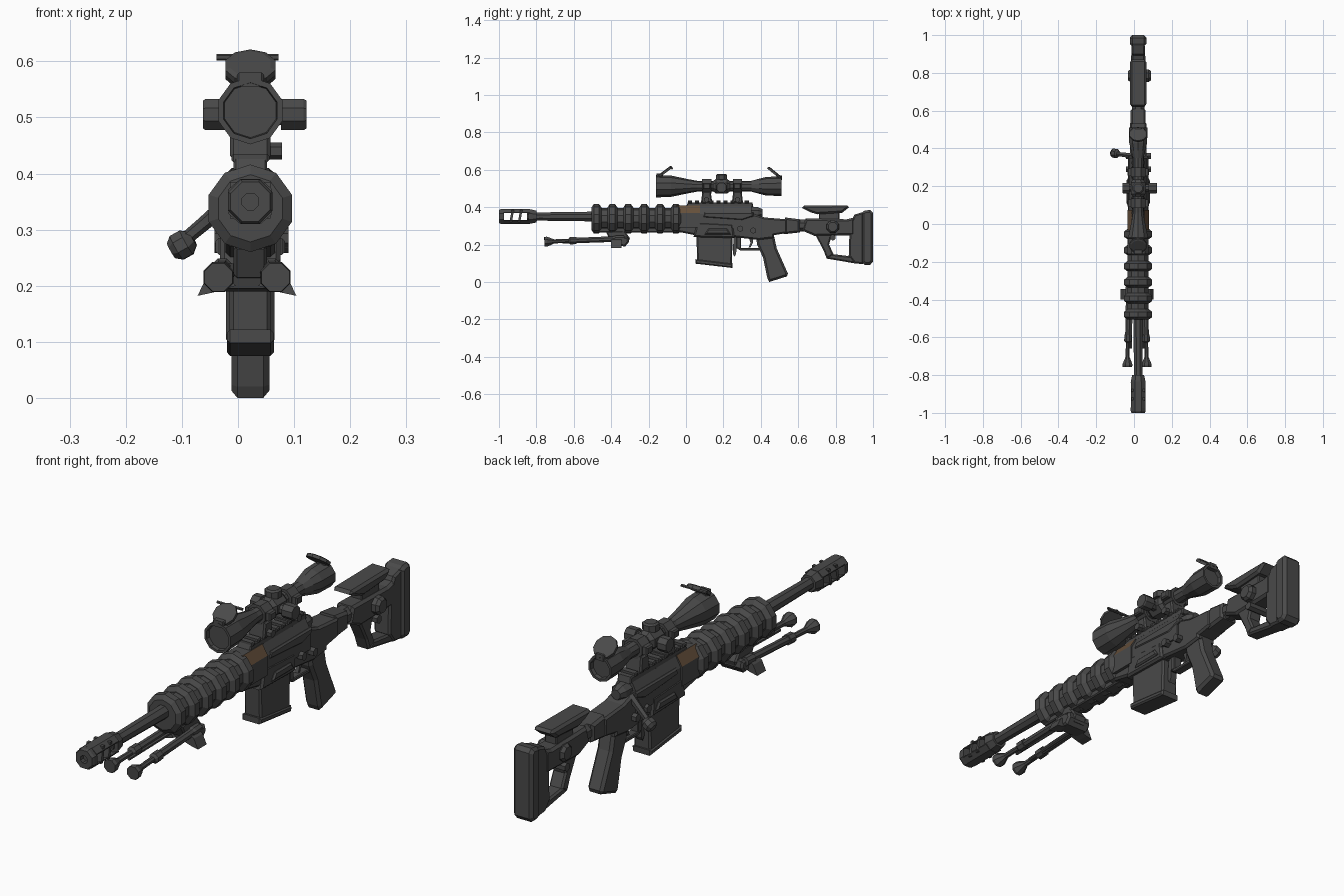
import bpy, bmesh, math
from mathutils import Vector

CX = 0.022          # centre plane of the rifle
BZ = 0.35           # bore height
SZ = 0.512          # scope axis height


def material(name, col):
    m = bpy.data.materials.new(name)
    m.diffuse_color = (*col, 1)
    return m


GREY = material("dark_grey", (0.068, 0.068, 0.068))
BROWN = material("bronze_brown", (0.13, 0.078, 0.043))


def finish(name, bm):
    bmesh.ops.recalc_face_normals(bm, faces=bm.faces[:])
    me = bpy.data.meshes.new(name)
    bm.to_mesh(me)
    bm.free()
    me.materials.append(GREY)
    ob = bpy.data.objects.new(name, me)
    bpy.context.collection.objects.link(ob)
    return ob


def lathe(name, origin, direction, prof, n=8):
    """Faceted solid of revolution; prof is (distance along axis, radius)."""
    bm = bmesh.new()
    q = Vector(direction).to_track_quat('Z', 'Y')
    rings = []
    for t, r in prof:
        angs = [2 * math.pi * (i + 0.5) / n for i in range(n)]
        rings.append([bm.verts.new(Vector(origin) + q @ Vector((r * math.cos(a), r * math.sin(a), t)))
                      for a in angs])
    for a, b in zip(rings, rings[1:]):
        for i in range(n):
            j = (i + 1) % n
            bm.faces.new((a[i], a[j], b[j], b[i]))
    bm.faces.new(rings[0])
    bm.faces.new(rings[-1])
    return finish(name, bm)


def rod(name, p, q, prof, n=8):
    """Lathe from p to q; prof distances are fractions of the length."""
    d = Vector(q) - Vector(p)
    return lathe(name, p, d, [(t * d.length, r) for t, r in prof], n)


def prism(name, pts, lo, hi, bevel=0.0, axis='X'):
    """Outline extruded along X (points are y,z) or Y (points are x,z), chamfered ends."""
    bm = bmesh.new()
    put = (lambda u, v, w: (w, u, v)) if axis == 'X' else (lambda u, v, w: (u, w, v))
    ends = [[bm.verts.new(put(u, v, w)) for u, v in pts] for w in (lo + bevel, hi - bevel)]
    n = len(pts)
    for i in range(n):
        j = (i + 1) % n
        bm.faces.new((ends[0][i], ends[0][j], ends[1][j], ends[1][i]))
    caps = [bm.faces.new(e) for e in ends]
    bmesh.ops.recalc_face_normals(bm, faces=bm.faces[:])
    if bevel:
        for c in caps:
            bmesh.ops.inset_region(bm, faces=[c], thickness=bevel, depth=bevel, use_even_offset=True)
    return finish(name, bm)


def side(name, pts, half, bevel=0.0):
    return prism(name, pts, CX - half, CX + half, bevel)


def rect(a0, a1, b0, b1):
    return [(a0, b0), (a1, b0), (a1, b1), (a0, b1)]


Y = (0, 1, 0)
bore = (CX, 0, BZ)

# Muzzle brake: rings joined by top and bottom strips, leaving side ports
lathe("muzzle_brake_front", bore, Y, [(-0.98, 0.016), (-1, 0.016), (-1, 0.038), (-0.99, 0.043), (-0.972, 0.043), (-0.972, 0.016)])
for i, (a, b) in enumerate([(-0.938, -0.925), (-0.893, -0.88)]):
    prism(f"muzzle_brake_baffle_{i}", [(a - .006, .32), (b - .006, .32), (b + .006, .385), (a + .006, .385)],
          CX - 0.036, CX + 0.036)
lathe("muzzle_brake_rear", bore, Y, [(-0.842, 0.043), (-0.825, 0.04), (-0.8, 0.034)])
for s, tag in ((1, "top"), (-1, "bottom")):
    prism("muzzle_brake_strip_" + tag, [(CX + x, BZ + s * z) for x, z in
          [(-.039, .018), (-.039, .022), (-.018, .04), (.018, .04), (.039, .022), (.039, .018), (.02, .026), (-.02, .026)]],
          -0.975, -0.835, axis='Y')

# Barrel
lathe("barrel", bore, Y, [(-0.85, 0.026), (-0.78, 0.024), (-0.62, 0.026), (-0.45, 0.029)])

# Ribbed handguard
hg = (CX, 0, 0.338)
lathe("handguard_core", hg, Y, [(-0.49, 0.045), (-0.48, 0.058), (-0.03, 0.058)], 10)
for i in range(6):
    y = -0.505 + 0.085 * i
    lathe(f"handguard_rib_{i}", hg, Y, [(y, .06), (y + .012, .078), (y + .04, .078), (y + .054, .06)], 10)
side("handguard_lower_rail", rect(-0.49, -0.03, 0.265, 0.29), 0.028, 0.004)

# Upper receiver, with bronze sloped faces at the front
section = [(-.057, .29), (.057, .29), (.057, .368), (.033, .408), (-.033, .408), (-.057, .368)]
front = prism("receiver_front", [(CX + x, z) for x, z in section], -0.05, 0.075, axis='Y')
front.data.materials.append(BROWN)
for f in front.data.polygons:
    if 0.2 < f.normal.z < 0.95:
        f.material_index = 1
prism("receiver_upper", [(CX + x * 0.9, z - .004) for x, z in section], 0.075, 0.35, axis='Y')
side("receiver_side_ridge", [(0.09, .345), (0.3, .33), (0.36, .35), (0.36, .372), (0.1, .372)], 0.055, 0.006)
lathe("bolt_shroud", (CX, 0, 0.37), Y, [(0.33, 0.036), (0.385, 0.032), (0.41, 0.02)])

# Lower receiver, tang and magazine well
side("receiver_lower", [(-0.05, .27), (0.05, .25), (0.26, .24), (0.30, .235), (0.39, .225), (0.47, .235),
                        (0.47, .25), (0.54, .262), (0.54, .335), (0.42, .345), (0.34, .37), (-0.05, .37)], 0.044, 0.008)
side("magazine_well", [(0.04, .24), (0.26, .235), (0.25, .31), (0.06, .32)], 0.054, 0.008)
for y, z in ((0.29, 0.285), (0.36, 0.275)):
    rod("receiver_pin", (CX - .064, y, z), (CX + .068, y, z), [(0, .017), (1, .017)], 6)
side("safety_plate", [(0.1, .255), (0.24, .255), (0.22, .285), (0.12, .285)], 0.062, 0.006)

# Top rail with teeth
side("top_rail", [(0, .40), (0.36, .40), (0.355, .426), (0.01, .426)], 0.03, 0.004)
for i in range(9):
    y = 0.01 + 0.038 * i
    side(f"rail_tooth_{i}", rect(y, y + 0.022, .42, .435), 0.034, 0.004)

# Magazine
side("magazine", [(0.055, .26), (0.06, .11), (0.245, .09), (0.25, .26)], 0.037, 0.007)
side("magazine_base", [(0.05, .122), (0.05, .098), (0.248, .075), (0.25, .098)], 0.042, 0.006)

# Trigger and guard
side("trigger_guard_bottom", [(0.27, .182), (0.29, .168), (0.4, .168), (0.4, .183), (0.30, .183)], 0.018, 0.003)
side("trigger_guard_front", [(0.27, .18), (0.295, .18), (0.295, .245), (0.27, .245)], 0.018, 0.003)
side("magazine_catch", [(0.255, .25), (0.25, .15), (0.26, .135), (0.268, .15), (0.275, .25)], 0.014)
side("trigger", [(0.335, .24), (0.345, .21), (0.335, .185), (0.345, .185), (0.358, .21), (0.36, .24)], 0.008)

# Pistol grip
side("pistol_grip", [(0.375, .24), (0.38, .2), (0.412, .13), (0.435, .02), (0.445, 0), (0.54, .03), (0.545, .045),
                     (0.485, .18), (0.47, .25)], 0.034, 0.011)

# Bolt handle on the left
rod("bolt_handle_arm", (CX - .03, 0.36, 0.355), (-0.095, 0.372, 0.282), [(0, .016), (.6, .013), (1, .012)], 6)
rod("bolt_handle_knob", (-0.08, 0.372, 0.284), (-0.119, 0.376, 0.262), [(0, .014), (.3, .026), (.75, .026), (1, .016)], 8)

# Stock: tube, body, strut, lower bar and butt pad around an open window
side("stock_hinge", [(0.52, .255), (0.61, .265), (0.61, .335), (0.53, .345)], 0.04, 0.01)
lathe("stock_tube", (CX, 0, 0.302), Y, [(0.5, .036), (0.72, .036)], 8)
side("stock_body", [(0.62, .275), (0.69, .245), (0.9, .25), (0.9, .345), (0.86, .335), (0.64, .34)], 0.038, 0.01)
side("stock_front_strut", [(0.69, .255), (0.735, .17), (0.752, .125), (0.79, .145), (0.765, .2), (0.78, .255)], 0.03, 0.007)
side("stock_lower_bar", [(0.752, .125), (0.9, .1), (0.9, .135), (0.775, .15)], 0.03, 0.007)
side("stock_rear", [(0.87, .14), (0.9, .1), (0.95, .095), (0.95, .375), (0.9, .36), (0.875, .3)], 0.036, 0.008)
side("butt_pad", [(0.94, .11), (0.955, .092), (0.985, .092), (1, .11), (1, .37), (0.985, .385), (0.955, .382), (0.94, .37)],
     0.043, 0.012)
side("cheek_rest", [(0.62, .395), (0.63, .408), (0.86, .41), (0.872, .4), (0.835, .37), (0.7, .362), (0.66, .375)], 0.043, 0.01)
side("cheek_rest_support", rect(0.71, 0.82, .32, .375), 0.026, 0.004)
rod("cheek_rest_knob", (CX - .054, 0.785, .295), (CX + .068, 0.785, .295),
    [(0, .026), (.1, .036), (.25, .036), (.25, .03), (.75, .03), (.75, .036), (.9, .036), (1, .026)], 8)
rod("stock_lower_knob", (CX - .05, 0.785, .238), (CX + .05, 0.785, .238), [(0, .017), (1, .017)], 6)

# Scope body, with recessed lenses at both ends
lathe("scope_body", (CX, 0, SZ), Y,
      [(-0.145, .048), (-0.16, .05), (-0.16, .06), (-0.08, .057), (0.02, .036), (0.06, .029), (0.35, .029),
       (0.39, .04), (0.43, .05), (0.51, .052), (0.51, .042), (0.495, .04)], 10)
lathe("scope_saddle", (CX, 0, SZ), Y, [(0.145, .03), (0.16, .042), (0.22, .042), (0.235, .03)], 8)
for s, tag in ((-1, "left"), (1, "right")):
    x = CX + s * 0.092 + 0.008
    rod("scope_turret_" + tag, (CX, 0.19, 0.505), (x, 0.19, 0.505), [(0, .02), (.55, .02), (.55, .03), (.95, .03), (1, .027)], 8)
lathe("scope_turret_top", (CX, 0.19, SZ), (0, 0, 1), [(0, .022), (.035, .022), (.035, .032), (.06, .032), (.066, .024)], 8)

# Scope mounts
for i, y in enumerate((0.11, 0.275)):
    lathe(f"scope_ring_{i}", (CX, y, SZ), Y, [(-.025, .041), (.025, .041)], 8)
    side(f"scope_mount_{i}", [(y - .03, .425), (y + .03, .425), (y + .022, .485), (y - .022, .485)], 0.036, 0.006)
    side(f"scope_ring_clamp_{i}", rect(y - .02, y + .02, SZ - .016, SZ + .016), 0.057, 0.005)
    rod(f"scope_mount_nut_{i}", (CX - .03, y, .44), (CX + .056, y, .44), [(0, .015), (1, .015)], 6)

# Flip-up lens caps and their hinges
for tag, c, d in (("front", (CX, -0.113, .589), (0, -.6, .8)), ("rear", (CX, 0.474, .583), (0, .63, .77))):
    lathe("lens_cap_" + tag, c, d, [(-.007, .047), (.005, .047), (.008, .038)], 10)
rod("lens_cap_tab_front", (CX - .06, -0.075, .607), (CX + .05, -0.075, .607), [(0, .006), (1, .006)], 6)
side("lens_cap_hinge_front", rect(-0.158, -0.125, .555, .58), 0.024, 0.004)
side("lens_cap_hinge_rear", rect(0.485, 0.512, .545, .57), 0.02, 0.004)

# Folded bipod: mount, wings and two mirrored legs
side("bipod_mount", [(-0.43, .27), (-0.4, .215), (-0.31, .205), (-0.3, .235), (-0.33, .275)], 0.03, 0.006)
side("bipod_yoke", [(-0.4, .24), (-0.385, .195), (-0.325, .19), (-0.305, .215), (-0.31, .24)], 0.055, 0.008)
for s, tag in ((-1, "left"), (1, "right")):
    cx = CX - 0.006
    prism("bipod_wing_" + tag, [(cx + s * x, z) for x, z in [(.02, .2), (.05, .235), (.07, .22), (.088, .182), (.06, .188)]],
          -0.4, -0.345, axis='Y')
    rod("bipod_leg_" + tag, (cx + s * .043, -0.33, .232), (cx + s * .051, -0.757, .215),
        [(0, .018), (.1, .02), (.12, .016), (.6, .016), (.6, .021), (.68, .021), (.7, .011), (.88, .012),
         (.92, .02), (.97, .029), (1, .027)], 8)
    rod("bipod_spring_" + tag, (cx + s * .028, -0.36, .222), (cx + s * .034, -0.66, .212), [(0, .007), (1, .007)], 6)
